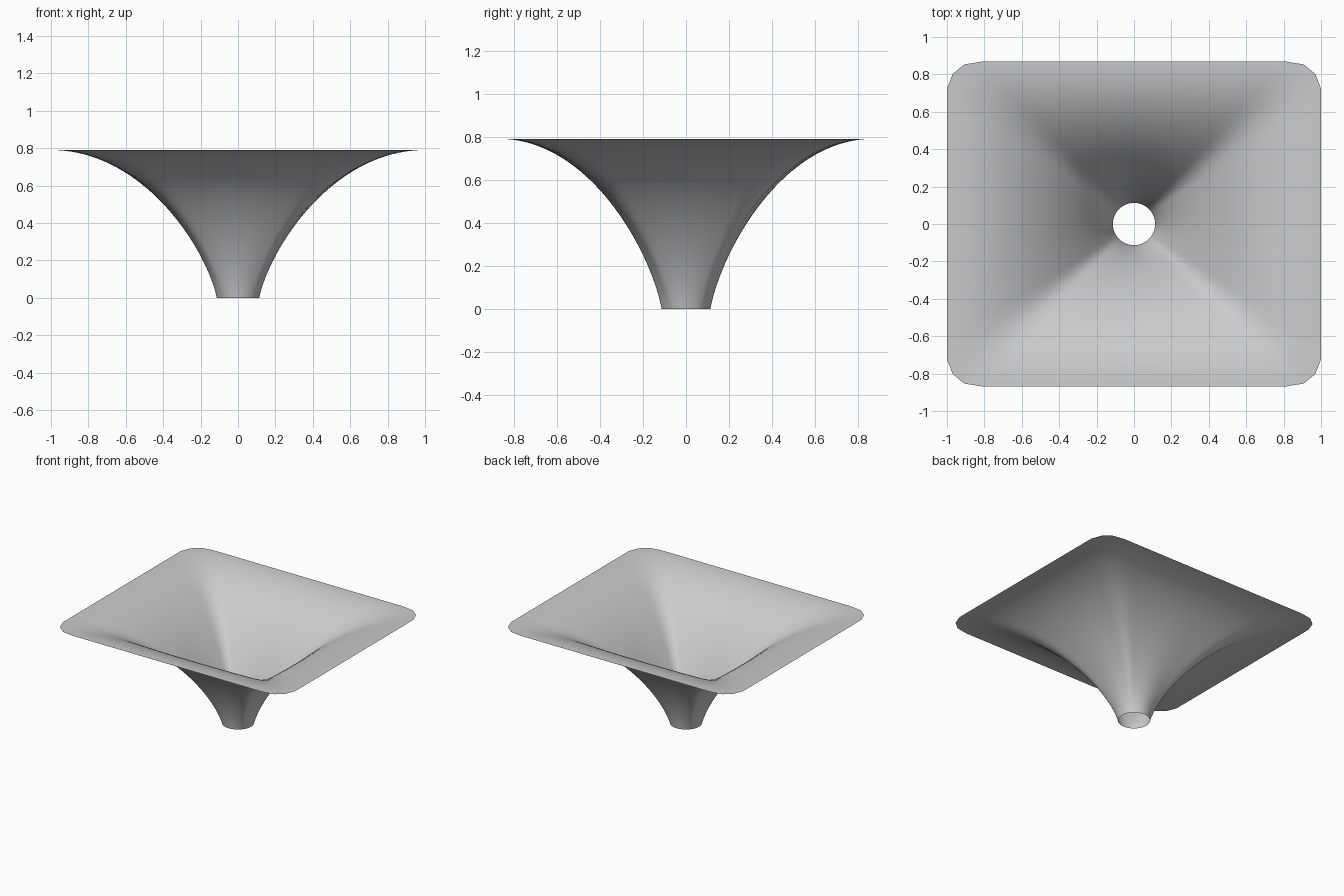
import bpy, bmesh
from math import sin, cos, pi, sqrt
from mathutils import Vector
from mathutils.geometry import interpolate_bezier

cube = bpy.data.objects.get("Cube")
if cube:
    bpy.data.objects.remove(cube, do_unlink=True)

SIDES, RINGS = 100, 40
THROAT = 0.113                      # throat radius
HALF_X, HALF_Y, HEIGHT = 1.0, 0.868, 0.79
CORNER = 0.16                       # mouth corner radius


def mouth_radius(c, s):
    """Distance from the axis to the rounded-rectangle mouth along a ray."""
    c, s = abs(c), abs(s)
    t = min(HALF_X / max(c, 1e-9), HALF_Y / max(s, 1e-9))
    kx, ky = HALF_X - CORNER, HALF_Y - CORNER
    if t * c > kx and t * s > ky:
        d = c * kx + s * ky
        t = d + sqrt(max(0, d * d - kx * kx - ky * ky + CORNER ** 2))
    return t


# Flare curve: x is the blend from throat to mouth, y the relative height
flare = interpolate_bezier(Vector((0, 0, 0)), Vector((0.07, 0.35, 0)),
                           Vector((0.45, 1, 0)), Vector((1, 1, 0)), RINGS + 1)

# Horn shell: round throat lofted to the rectangular mouth, open at both ends
bm = bmesh.new()
rings = []
for p in flare:
    ring = []
    for i in range(SIDES):
        c, s = cos(2 * pi * i / SIDES), sin(2 * pi * i / SIDES)
        r = THROAT + (mouth_radius(c, s) - THROAT) * p.x
        ring.append(bm.verts.new((r * c, r * s, HEIGHT * p.y)))
    rings.append(ring)
for low, high in zip(rings, rings[1:]):
    for i in range(SIDES):
        j = (i + 1) % SIDES
        bm.faces.new((low[i], low[j], high[j], high[i])).smooth = True

mesh = bpy.data.meshes.new("horn_shell")
bm.to_mesh(mesh)
bm.free()
horn = bpy.data.objects.new("horn_shell", mesh)
bpy.context.collection.objects.link(horn)

# Plain grey material
grey = bpy.data.materials.new("plain_grey")
grey.use_nodes = True
colour = (0.6, 0.6, 0.6, 1)
grey.diffuse_color = colour
grey.node_tree.nodes["Principled BSDF"].inputs["Base Color"].default_value = colour
mesh.materials.append(grey)
